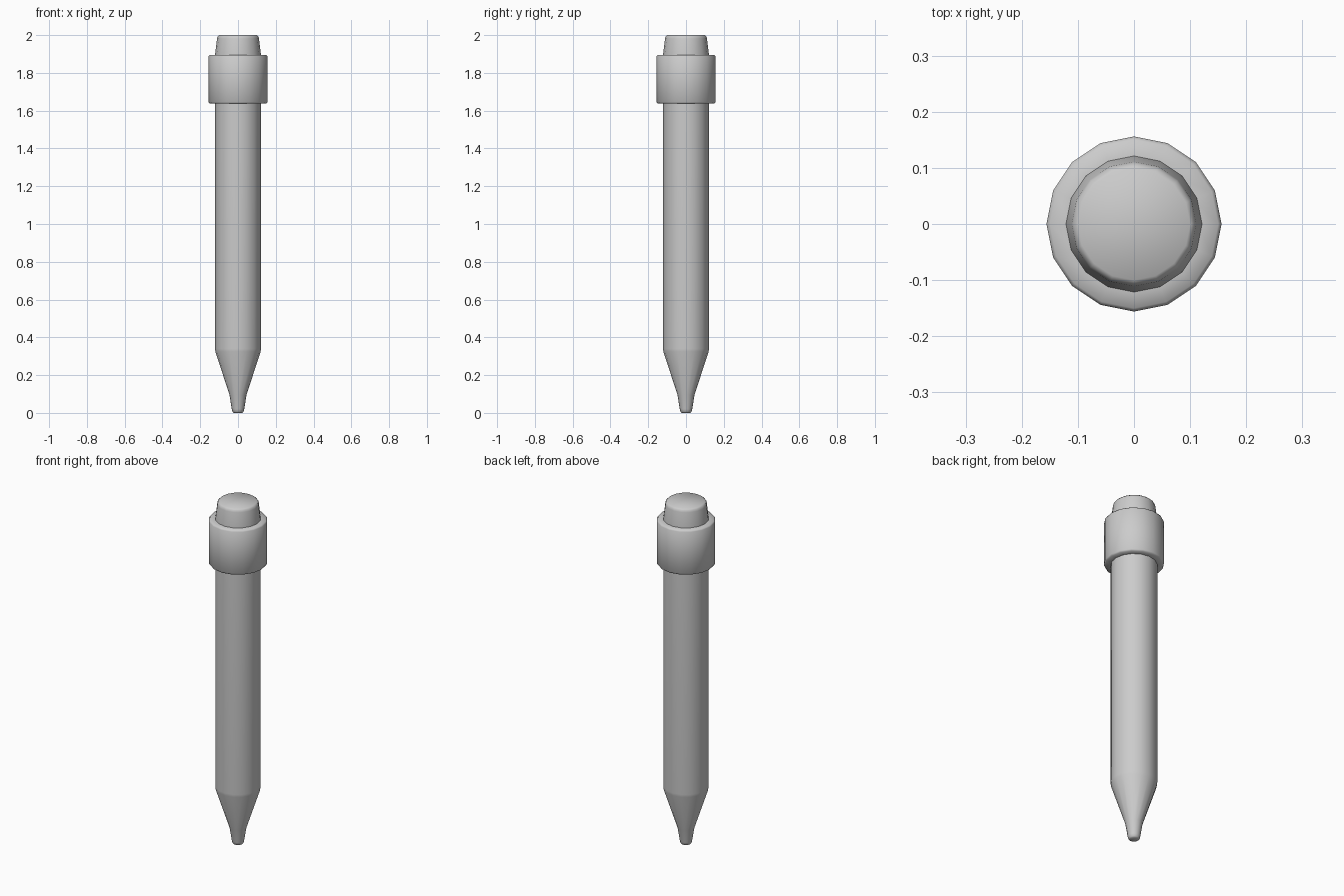
import bpy, bmesh
from math import cos, sin, tau, radians

SIDES = 16

cube = bpy.data.objects.get("Cube")
if cube:
    bpy.data.objects.remove(cube, do_unlink=True)

grey = bpy.data.materials.new("plain grey")
grey.use_nodes = True
colour = (0.6, 0.6, 0.6, 1)
grey.diffuse_color = colour
grey.node_tree.nodes["Principled BSDF"].inputs["Base Color"].default_value = colour


def lathe(name, profile, angle):
    """Turn a (radius, height) profile, bottom to top, and cap both ends."""
    bm = bmesh.new()
    rings = [[bm.verts.new((r * cos(tau * i / SIDES), r * sin(tau * i / SIDES), z))
              for i in range(SIDES)] for r, z in profile]
    for low, high in zip(rings, rings[1:]):
        for i in range(SIDES):
            j = (i + 1) % SIDES
            bm.faces.new((low[i], low[j], high[j], high[i]))
    bm.faces.new(rings[0][::-1])
    bm.faces.new(rings[-1])
    mesh = bpy.data.meshes.new(name)
    bm.to_mesh(mesh)
    bm.free()
    mesh.materials.append(grey)
    obj = bpy.data.objects.new(name, mesh)
    bpy.context.collection.objects.link(obj)
    bpy.ops.object.select_all(action="DESELECT")
    obj.select_set(True)
    bpy.context.view_layer.objects.active = obj
    bpy.ops.object.shade_smooth_by_angle(angle=radians(angle))
    return obj


# Barrel with its tapered, blunt tip
lathe("barrel", [(0.022, 0), (0.029, 0.005), (0.033, 0.02), (0.045, 0.095),
                 (0.12, 0.325), (0.121, 0.34), (0.121, 1.7)], 60)

# Wide collar with slightly rounded rims
lathe("collar", [(0.115, 1.637), (0.15, 1.637), (0.156, 1.645),
                 (0.156, 1.888), (0.15, 1.896), (0.115, 1.896)], 60)

# Tapered end cap
lathe("end_cap", [(0.122, 1.88), (0.121, 1.9), (0.111, 1.982),
                  (0.108, 1.993), (0.1, 2.0)], 60)
